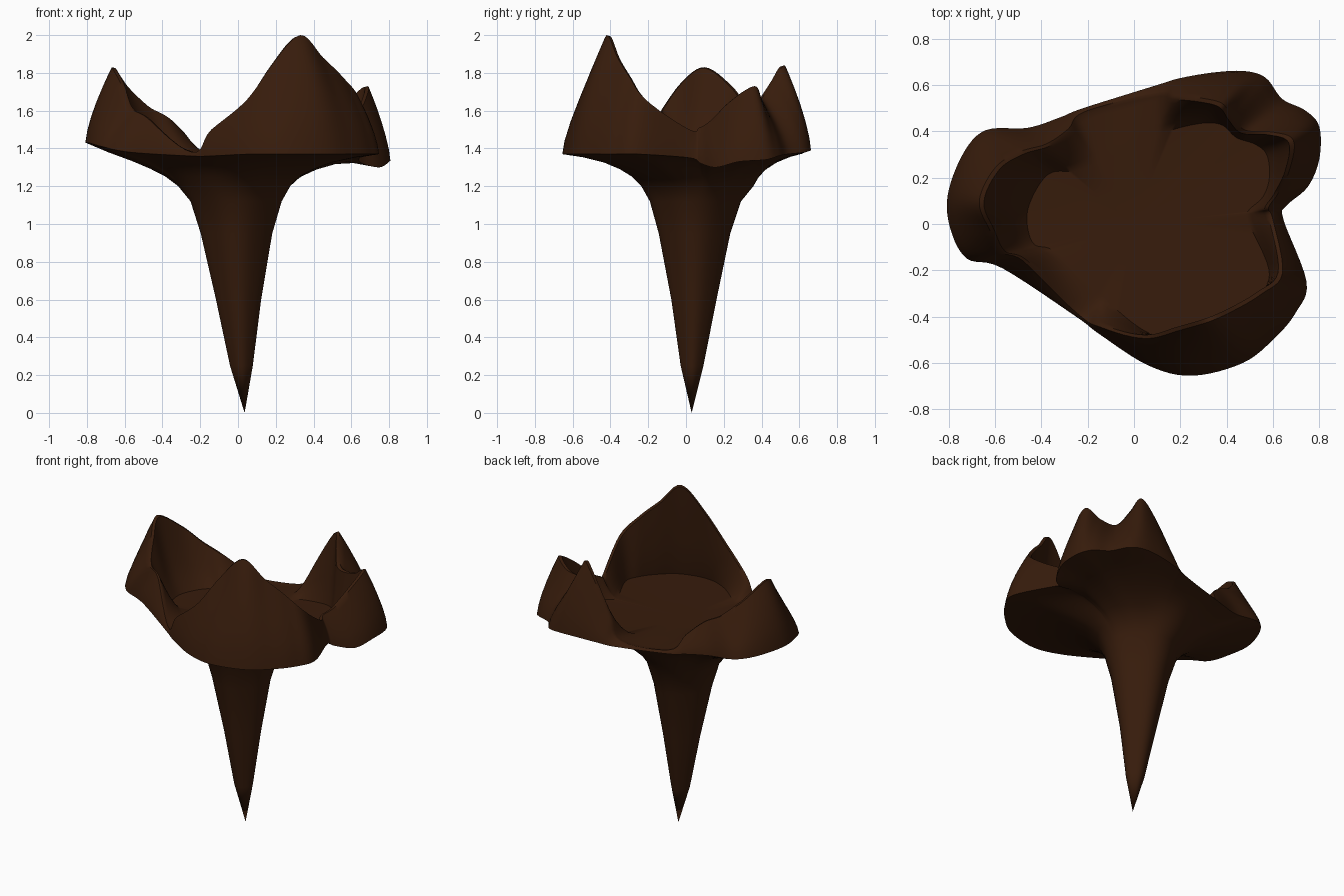
import bpy, math

if "Cube" in bpy.data.objects:
    bpy.data.objects.remove(bpy.data.objects["Cube"])

# Rim keys, counter-clockwise: x, y, rim height, petal-edge height, petal-edge scale
KEYS = [
    (.645, .02, 1.35, 1.50, .93), (.66, .08, 1.32, 1.51, .88), (.75, .16, 1.30, 1.55, .83),
    (.80, .28, 1.33, 1.65, .84), (.80, .42, 1.34, 1.73, .86), (.74, .49, 1.36, 1.67, .81),
    (.64, .54, 1.37, 1.67, .75), (.57, .63, 1.38, 1.76, .74), (.48, .66, 1.39, 1.84, .79),
    (.35, .655, 1.39, 1.73, .83), (.20, .63, 1.38, 1.54, .88), (.10, .60, 1.37, 1.40, .94),
    (-.22, .50, 1.37, 1.39, .97), (-.32, .46, 1.38, 1.48, .89), (-.46, .415, 1.39, 1.57, .83),
    (-.64, .405, 1.41, 1.63, .77), (-.74, .30, 1.42, 1.73, .81), (-.805, .12, 1.43, 1.83, .83),
    (-.79, -.03, 1.43, 1.75, .79), (-.72, -.15, 1.41, 1.62, .80), (-.57, -.19, 1.38, 1.56, .84),
    (-.25, -.40, 1.36, 1.38, .97), (-.15, -.475, 1.36, 1.50, .94), (.06, -.61, 1.37, 1.66, .81),
    (.25, -.655, 1.37, 1.84, .71), (.47, -.60, 1.37, 2.00, .70), (.61, -.49, 1.37, 1.88, .74),
    (.70, -.38, 1.37, 1.78, .79), (.745, -.25, 1.37, 1.66, .86),
]
SUB = 6


def smooth_loop(keys):
    """Closed spline through the keys."""
    out, n = [], len(keys)
    for i in range(n):
        a, b, c, d = (keys[(i + k) % n] for k in (-1, 0, 1, 2))
        for s in range(SUB):
            t = s / SUB
            out.append([q + .5 * t * ((r - p) + t * ((2*p - 5*q + 4*r - w) + t * (3*(q - r) + w - p)))
                        for p, q, r, w in zip(a, b, c, d)])
    return out


RIM = smooth_loop(KEYS)


def loft(name, rings, start=None, end=None):
    n = len(RIM)
    verts = [v for ring in rings for v in ring]
    faces = [(i*n + j, i*n + (j+1) % n, (i+1)*n + (j+1) % n, (i+1)*n + j)
             for i in range(len(rings) - 1) for j in range(n)]
    if start:
        verts.append(start)
        faces += [(len(verts) - 1, (j+1) % n, j) for j in range(n)]
    if end:
        verts.append(end)
        last = (len(rings) - 1) * n
        faces += [(last + j, last + (j+1) % n, len(verts) - 1) for j in range(n)]
    me = bpy.data.meshes.new(name)
    me.from_pydata([tuple(v) for v in verts], [], faces)
    me.materials.append(brown)
    ob = bpy.data.objects.new(name, me)
    bpy.context.collection.objects.link(ob)
    bpy.context.view_layer.objects.active = ob
    ob.select_set(True)
    bpy.ops.object.shade_smooth_by_angle(angle=math.radians(45))
    ob.select_set(False)


brown = bpy.data.materials.new("dark_brown")
brown.diffuse_color = (.038, .0115, .0035, 1)
brown.use_nodes = True
brown.node_tree.nodes["Principled BSDF"].inputs["Base Color"].default_value = brown.diffuse_color

# Tapering spike with faint grooves, flaring out into the underside of the cup
rings = []
for z, r, cx, cy in [(.25, .058, .018, .032), (.6, .115, .003, .042), (.95, .182, -.008, .045),
                     (1.12, .232, -.01, .05), (1.2, .285, -.02, .06)]:
    ring = []
    for x, y, *_ in RIM:
        a = math.atan2(y, x)
        q = r * (1 + .04 * math.cos(4 * a))
        ring.append((cx + q * math.cos(a), cy + q * math.sin(a), z))
    rings.append(ring)
neck = rings[-1]
for s, f in [(.14, .3), (.3, .53), (.5, .74), (.75, .9), (1, 1)]:
    rings.append([(nx + (x - nx) * s, ny + (y - ny) * s, 1.2 + .17 * f + (rz - 1.37) * s ** 3)
                  for (nx, ny, _), (x, y, rz, _, _) in zip(neck, RIM)])
loft("spike", rings, start=(.035, .03, 0))

# Petals: bulging outer wall, thin edge, inner wall, then the cup floor
FLOOR = 1.375
rings = []
for t in (0, .15, .35, .55, .75, .9, 1):
    rings.append([(x * k, y * k, rz + (pz - rz) * t) for x, y, rz, pz, e in RIM
                  for k in [1 - (1 - e) * t ** 1.45]])
for t in (0, .12, .3, .5, .75, 1):
    ring = []
    for x, y, rz, pz, e in RIM:
        foot = .67 + .12 * math.cos(math.atan2(y, x) + math.radians(40))
        k = (e - .025) * (1 - t) + foot * t
        ring.append((x * k, y * k, FLOOR + (pz - .005 - FLOOR) * (1 - t) ** 1.4))
    rings.append(ring)
rings.append([(x * .3, y * .3, FLOOR - .005) for x, y, *_ in RIM])
loft("petal_cup", rings, end=(0, 0, FLOOR - .005))
